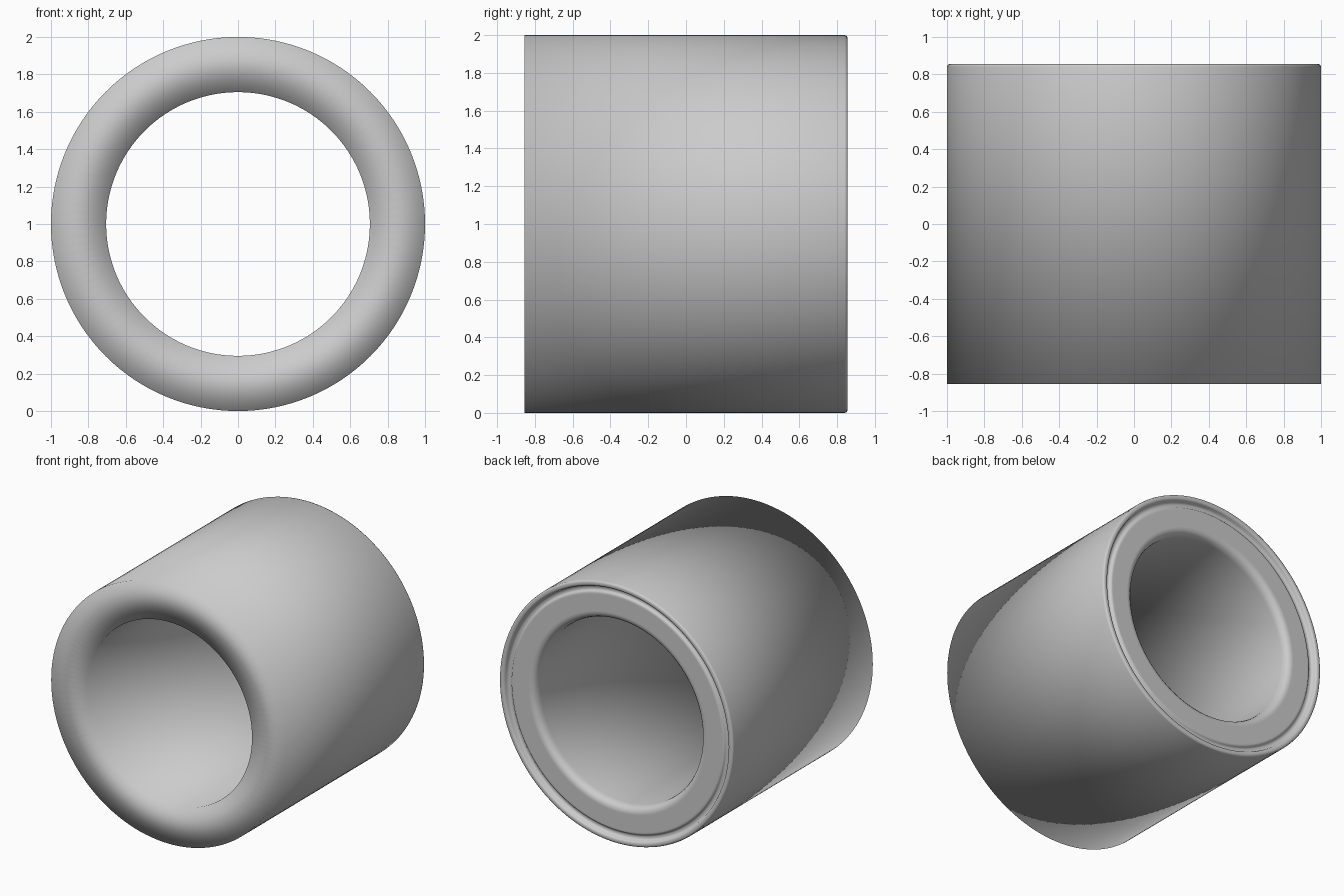
import bpy
import bmesh
import math

if "Cube" in bpy.data.objects:
    bpy.data.objects.remove(bpy.data.objects["Cube"])

SEGMENTS = 128
CENTRE_Z = 1.0

# Closed cross-section (radius, y), running from the front outer edge to the back
profile = [
    (1.000, -0.855),                                    # front outer edge
    (1.000, 0.840), (0.996, 0.851), (0.986, 0.855),     # rounded back rim
    (0.972, 0.855), (0.962, 0.851), (0.957, 0.842),
    (0.952, 0.824), (0.944, 0.816), (0.926, 0.816),     # groove floor
    (0.918, 0.819), (0.914, 0.826), (0.908, 0.832),     # groove inner wall
    (0.900, 0.834), (0.890, 0.834),
    (0.765, 0.834), (0.755, 0.834),                     # flat back face
    (0.735, 0.829), (0.718, 0.815), (0.708, 0.790),     # rounded hole edge
    (0.705, 0.770),
    (0.705, -0.835),                                    # front hole edge
]


def revolve(name, points):
    """Spin a closed profile around the y axis."""
    bm = bmesh.new()
    rings = []
    for i in range(SEGMENTS):
        a = 2 * math.pi * i / SEGMENTS
        rings.append([bm.verts.new((r * math.sin(a), y, CENTRE_Z - r * math.cos(a)))
                      for r, y in points])
    n = len(points)
    for i, ring in enumerate(rings):
        nxt = rings[(i + 1) % SEGMENTS]
        for j in range(n):
            k = (j + 1) % n
            bm.faces.new((ring[j], ring[k], nxt[k], nxt[j]))
    bmesh.ops.recalc_face_normals(bm, faces=bm.faces)
    for face in bm.faces:
        face.smooth = True
    mesh = bpy.data.meshes.new(name)
    bm.to_mesh(mesh)
    bm.free()
    obj = bpy.data.objects.new(name, mesh)
    bpy.context.collection.objects.link(obj)
    return obj


# Thick sleeve with a grooved back end
revolve("sleeve", profile)
